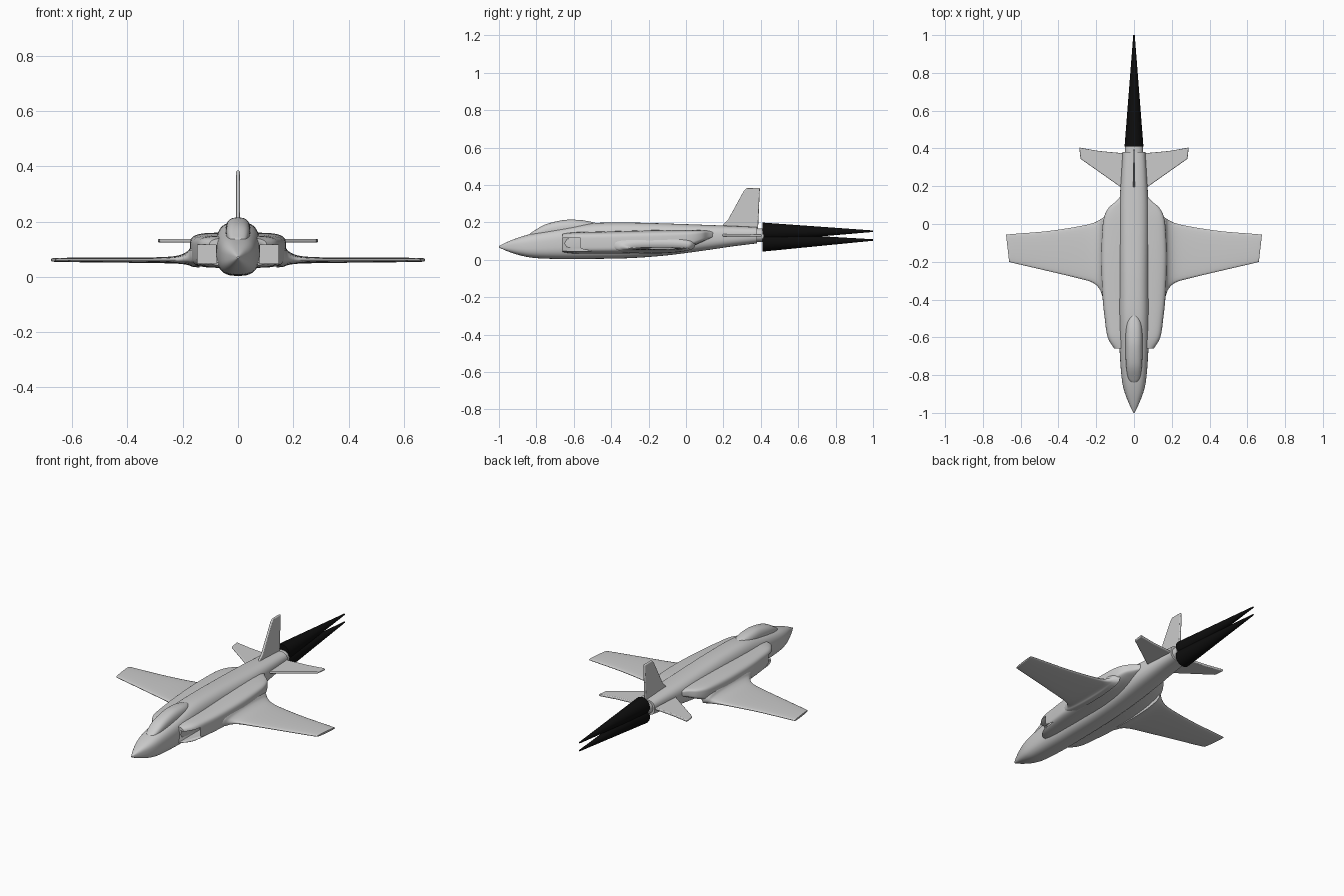
import bpy, bmesh, math
from mathutils import Vector

if "Cube" in bpy.data.objects:
    bpy.data.objects.remove(bpy.data.objects["Cube"])


def finish(name, bm, angle=35):
    bmesh.ops.recalc_face_normals(bm, faces=bm.faces)
    me = bpy.data.meshes.new(name)
    bm.to_mesh(me)
    bm.free()
    ob = bpy.data.objects.new(name, me)
    bpy.context.collection.objects.link(ob)
    bpy.ops.object.select_all(action='DESELECT')
    ob.select_set(True)
    bpy.context.view_layer.objects.active = ob
    bpy.ops.object.shade_smooth_by_angle(angle=math.radians(angle))
    return ob


def smooth_rows(rows, steps=5):
    # Catmull-Rom interpolation between the section rows
    out = []
    for i in range(len(rows) - 1):
        p = [Vector(rows[max(0, min(len(rows) - 1, i + k))]) for k in (-1, 0, 1, 2)]
        for s in range(steps):
            t = s / steps
            out.append(p[1] + 0.5 * t * ((p[2] - p[0]) + t * (2 * p[0] - 5 * p[1] + 4 * p[2] - p[3]
                       + t * (3 * (p[1] - p[2]) + p[3] - p[0]))))
    return out + [Vector(rows[-1])]


def skin(bm, rings):
    vs = [[bm.verts.new(p) for p in r] for r in rings]
    n = len(vs[0])
    for a, b in zip(vs, vs[1:]):
        for i in range(n):
            bm.faces.new((a[i], a[(i + 1) % n], b[(i + 1) % n], b[i]))
    bm.faces.new(vs[0])
    bm.faces.new(vs[-1])


def spow(v, e):
    return math.copysign(abs(v) ** e, v)


def body(name, rows, power, n=48):
    # rows: y, half width, bottom z, top z
    rings = []
    for y, w, zb, zt in smooth_rows(rows):
        ring = []
        for i in range(n):
            a = 2 * math.pi * i / n
            ring.append((w * spow(math.cos(a), 2 / power), y,
                         (zb + zt) / 2 + (zt - zb) / 2 * spow(math.sin(a), 2 / power)))
        rings.append(ring)
    bm = bmesh.new()
    skin(bm, rings)
    return finish(name, bm)


def mirror_x(ob):
    ob.modifiers.new("mirror", 'MIRROR')
    return ob


def plate(name, pts, normal, thick):
    # flat outline thickened along normal, edges rounded
    bm = bmesh.new()
    d = Vector(normal) * thick / 2
    skin(bm, [[Vector(p) - d for p in pts], [Vector(p) + d for p in pts]])
    ob = finish(name, bm)
    bev = ob.modifiers.new("bevel", 'BEVEL')
    bev.width = thick * 0.35
    bev.segments = 3
    return ob


# Central fuselage
body("fuselage", [(-1, .003, .066, .074), (-.95, .027, .044, .098), (-.88, .053, .022, .124),
                  (-.8, .067, .009, .145), (-.65, .077, .004, .172), (-.5, .08, .005, .196),
                  (-.3, .08, .009, .199), (-.1, .08, .024, .194), (.1, .077, .05, .187),
                  (.25, .068, .072, .181), (.38, .06, .088, .175)], 2.8)
body("tail_nozzle", [(.36, .048, .095, .168), (.415, .048, .095, .168)], 2.4)

# Canopy
body("canopy", [(-.84, .012, .11, .135), (-.82, .03, .11, .15), (-.75, .042, .11, .19),
                (-.65, .045, .11, .213), (-.57, .044, .12, .213), (-.51, .035, .13, .204),
                (-.48, .012, .14, .196)], 2.6)

# Intake bodies on both sides
cheek = body("intake_body", [(-.66, .105, .04, .14), (-.6, .14, .034, .147), (-.5, .155, .033, .15),
                             (-.38, .167, .033, .153), (-.2, .174, .036, .158), (-.06, .17, .05, .16),
                             (.03, .16, .072, .16), (.085, .135, .095, .158), (.12, .095, .11, .156),
                             (.16, .06, .12, .15)], 5, 64)

# Intake openings
bm = bmesh.new()
for s in (-1, 1):
    g = bmesh.ops.create_cube(bm, size=1)
    for v in g["verts"]:
        v.co = (s * .112 + v.co.x * .07, -.6 + v.co.y * .26, .082 + v.co.z * .068)
cutter = finish("intake_cutter", bm)
cutter.hide_render = True
cutter.hide_viewport = True
boo = cheek.modifiers.new("openings", 'BOOLEAN')
boo.operation = 'DIFFERENCE'
boo.object = cutter
boo.solver = 'EXACT'

# Wings with a flared root: front x, rear x, leading y, trailing y, bottom z, top z
bm = bmesh.new()
rings = []
for xl, xt, yl, yt, zb, zt in smooth_rows([
        (.14, .14, -.43, .05, .034, .135), (.166, .166, -.385, .032, .037, .118),
        (.182, .182, -.345, .022, .043, .094), (.22, .22, -.31, .004, .048, .077),
        (.3, .3, -.286, -.014, .05, .071), (.46, .46, -.248, -.038, .052, .07),
        (.64, .655, -.206, -.054, .054, .069), (.66, .676, -.198, -.058, .057, .066)]):
    ring = []
    for i in range(32):
        a = 2 * math.pi * i / 32
        t = .5 - .5 * math.cos(a)
        ring.append((xl + (xt - xl) * t, yl + (yt - yl) * t,
                     (zb + zt) / 2 + (zt - zb) / 2 * spow(math.sin(a), .6)))
    rings.append(ring)
skin(bm, rings)
mirror_x(finish("wings", bm, 50))

# Tailplanes and fin
mirror_x(plate("tailplanes", [(.03, .165, .131), (.07, .195, .131), (.283, .345, .131), (.29, .405, .131),
                              (.19, .387, .131), (.03, .372, .131)], (0, 0, 1), .013))
plate("tail_fin", [(0, .18, .16), (0, .2, .19), (0, .225, .215), (0, .31, .37), (0, .325, .385),
                   (0, .395, .384), (0, .385, .16)], (1, 0, 0), .013)

# Twin exhaust flames
black = bpy.data.materials.new("exhaust_black")
black.diffuse_color = (.004, .004, .004, 1)
black.use_nodes = True
black.node_tree.nodes["Principled BSDF"].inputs["Base Color"].default_value = black.diffuse_color
for name, z0, z1 in (("upper_flame", .149, .153), ("lower_flame", .094, .106)):
    bm = bmesh.new()
    skin(bm, [[(r * math.cos(k * math.pi / 16), y, z + r * math.sin(k * math.pi / 16)) for k in range(32)]
              for y, z, r in ((.41, z0, .05), (1, z1, .004))])
    finish(name, bm).data.materials.append(black)
